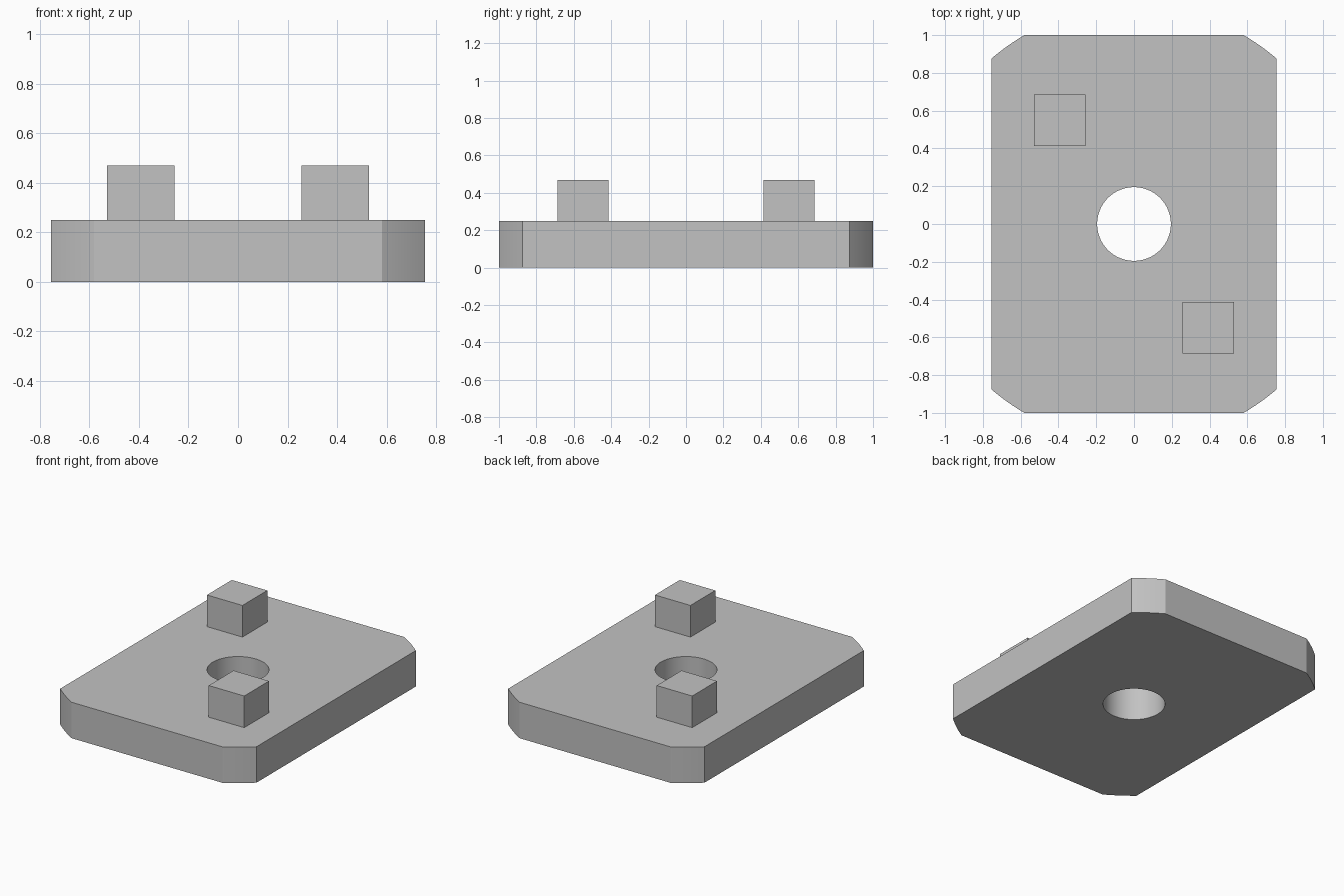
import bpy, bmesh
from math import atan2, cos, sin, pi, radians
from mathutils import Vector

cube = bpy.data.objects.get("Cube")
if cube:
    bpy.data.objects.remove(cube, do_unlink=True)

HALF_X, HALF_Y = 0.755, 1.0
THICK = 0.25
CORNER_X = 0.58        # where the rounded corner meets the short edge
HOLE_R = 0.195
PEG, PEG_H = 0.273, 0.22

grey = bpy.data.materials.new("light grey")
grey.use_nodes = True
colour = (0.54, 0.54, 0.54, 1)
grey.diffuse_color = colour
grey.node_tree.nodes["Principled BSDF"].inputs["Base Color"].default_value = colour


def finish(bm, name):
    bmesh.ops.recalc_face_normals(bm, faces=bm.faces)
    mesh = bpy.data.meshes.new(name)
    bm.to_mesh(mesh)
    bm.free()
    mesh.materials.append(grey)
    mesh.shade_smooth()
    mesh.set_sharp_from_angle(angle=radians(20))
    obj = bpy.data.objects.new(name, mesh)
    bpy.context.collection.objects.link(obj)
    return obj


def loop(bm, points):
    verts = [bm.verts.new((x, y, 0)) for x, y in points]
    return [bm.edges.new((a, b)) for a, b in zip(verts, verts[1:] + verts[:1])]


# Base plate: a rectangle whose corners follow one large circle, with a round hole
radius = Vector((CORNER_X, HALF_Y)).length
start = atan2((radius ** 2 - HALF_X ** 2) ** 0.5, HALF_X)
end = atan2(HALF_Y, CORNER_X)
steps = 8
arc = [start + (end - start) * i / steps for i in range(steps + 1)]
angles = (arc + [pi - a for a in reversed(arc)]
          + [pi + a for a in arc] + [-a for a in reversed(arc)])
outline = [(radius * cos(a), radius * sin(a)) for a in angles]
segments = 96
hole = [(HOLE_R * cos(2 * pi * i / segments), HOLE_R * sin(2 * pi * i / segments))
        for i in range(segments)]

bm = bmesh.new()
edges = loop(bm, outline) + loop(bm, hole)
bmesh.ops.triangle_fill(bm, edges=edges, use_beauty=True)
extruded = bmesh.ops.extrude_face_region(bm, geom=bm.faces[:], use_keep_orig=True)
top = [g for g in extruded["geom"] if isinstance(g, bmesh.types.BMVert)]
bmesh.ops.translate(bm, verts=top, vec=(0, 0, THICK))
finish(bm, "base_plate")

# Two square pegs on opposite corners
for name, side in (("front_left_peg", 1), ("back_right_peg", -1)):
    bm = bmesh.new()
    bmesh.ops.create_cube(bm, size=1)
    bmesh.ops.scale(bm, vec=(PEG, PEG, PEG_H), verts=bm.verts)
    peg = finish(bm, name)
    peg.location = (0.392 * side, -0.55 * side, THICK + PEG_H / 2)
